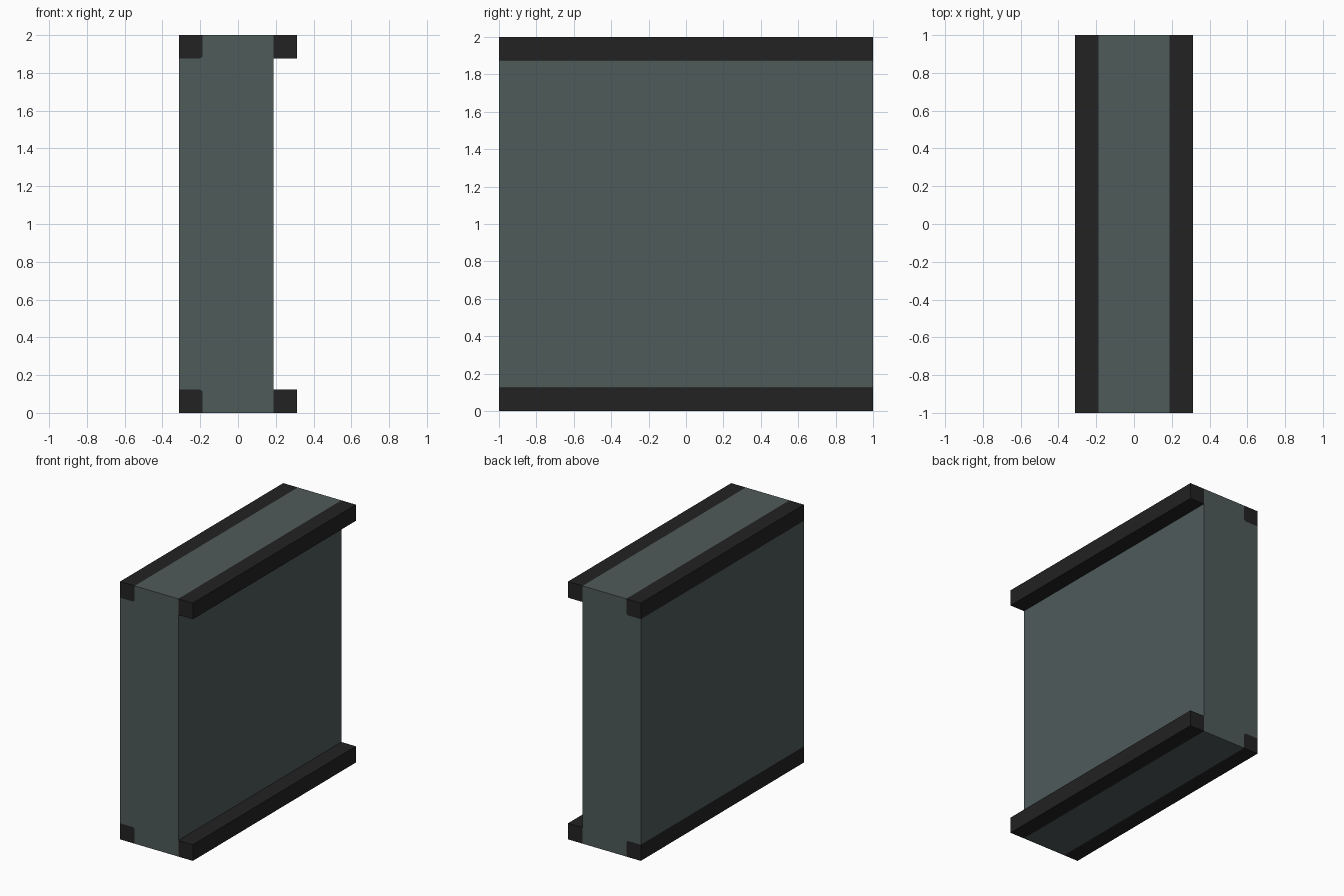
import bpy, bmesh

if "Cube" in bpy.data.objects:
    bpy.data.objects.remove(bpy.data.objects["Cube"])

XO, XI = 0.3125, 0.1875   # outer and inner x of the trim rails
T = XO - XI               # rail thickness
C = 0.013                 # small chamfer on the inlaid rails
H = 2.0


def material(name, rgb):
    m = bpy.data.materials.new(name)
    m.diffuse_color = (*rgb, 1)
    m.use_nodes = True
    m.node_tree.nodes["Principled BSDF"].inputs["Base Color"].default_value = m.diffuse_color
    return m


def extrude_profile(name, pts, mat):
    """Extrude an x-z outline along the full depth, y = -1 to 1."""
    bm = bmesh.new()
    face = bm.faces.new([bm.verts.new((x, -1, z)) for x, z in pts])
    geo = bmesh.ops.extrude_face_region(bm, geom=[face])["geom"]
    verts = [g for g in geo if isinstance(g, bmesh.types.BMVert)]
    bmesh.ops.translate(bm, verts=verts, vec=(0, 2, 0))
    bmesh.ops.recalc_face_normals(bm, faces=bm.faces[:])
    me = bpy.data.meshes.new(name)
    bm.to_mesh(me)
    bm.free()
    me.materials.append(mat)
    ob = bpy.data.objects.new(name, me)
    bpy.context.collection.objects.link(ob)
    return ob


panel_mat = material("slate grey", (0.078, 0.104, 0.102))
rail_mat = material("charcoal", (0.016, 0.016, 0.016))

# Wall panel, with notches at the left corners for the inlaid rails
notch = [(-XO, T), (-XI - C, T), (-XI, T - C), (-XI, 0)]
notch_top = [(x, H - z) for x, z in reversed(notch)]
extrude_profile("wall_panel",
                notch + [(XI, 0), (XI, H)] + notch_top, panel_mat)

# Rails: inlaid on the left, projecting on the right, top and bottom
for level, flip in (("bottom", False), ("top", True)):
    inlaid = [(-XO, 0)] + notch
    outer = [(XI, 0), (XO, 0), (XO, T), (XI, T)]
    for side, pts in (("inlaid", inlaid), ("projecting", outer)):
        if flip:
            pts = [(x, H - z) for x, z in pts]
        extrude_profile(f"{level}_{side}_rail", pts, rail_mat)
